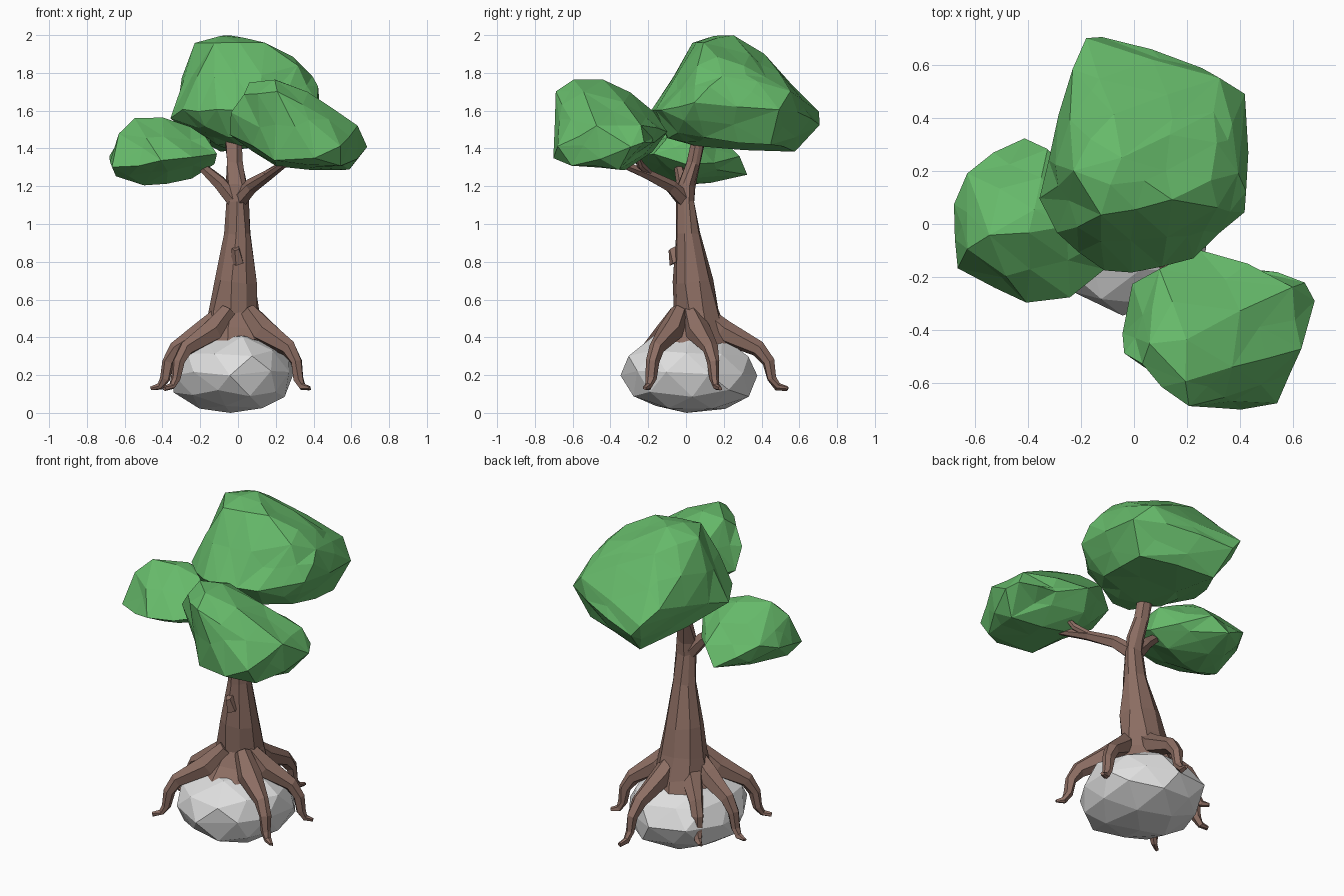
import bpy, bmesh, math, random
from mathutils import Vector

random.seed(4)

default = bpy.data.objects.get("Cube")
if default:
    bpy.data.objects.remove(default, do_unlink=True)


def make_material(name, colour):
    material = bpy.data.materials.new(name)
    material.use_nodes = True
    material.diffuse_color = (*colour, 1)
    shader = material.node_tree.nodes["Principled BSDF"]
    shader.inputs["Base Color"].default_value = (*colour, 1)
    shader.inputs["Roughness"].default_value = 0.9
    return material


leaf_green = make_material("leaf green", (0.133, 0.49, 0.144))
bark_brown = make_material("bark brown", (0.266, 0.156, 0.125))
stone_grey = make_material("stone grey", (0.74, 0.74, 0.74))


def finish(bm, name, material):
    """Turn a bmesh into a flat-shaded object with one colour."""
    bmesh.ops.recalc_face_normals(bm, faces=bm.faces)
    mesh = bpy.data.meshes.new(name)
    bm.to_mesh(mesh)
    bm.free()
    mesh.materials.append(material)
    obj = bpy.data.objects.new(name, mesh)
    bpy.context.collection.objects.link(obj)
    return obj


def jitter(bm, amount):
    for vert in bm.verts:
        vert.co += Vector([random.uniform(-amount, amount) for axis in range(3)])


def leaf_clump(name, points):
    """Faceted clump: a hull round the points, its long edges split and puffed out."""
    bm = bmesh.new()
    for point in points:
        bm.verts.new(point)
    hull = bmesh.ops.convex_hull(bm, input=bm.verts)
    loose = [item for item in hull["geom_interior"] if isinstance(item, bmesh.types.BMVert)]
    bmesh.ops.delete(bm, geom=loose, context="VERTS")
    bmesh.ops.recalc_face_normals(bm, faces=bm.faces)
    long_edges = [edge for edge in bm.edges if edge.calc_length() > 0.22]
    split = bmesh.ops.subdivide_edges(bm, edges=long_edges, cuts=1)
    bmesh.ops.triangulate(bm, faces=bm.faces)
    bm.normal_update()
    for item in split["geom_inner"]:
        if isinstance(item, bmesh.types.BMVert):
            item.co += item.normal * random.uniform(-0.012, 0.024)
    jitter(bm, 0.009)
    return finish(bm, name, leaf_green)


def limb(name, stations, sides=6, wobble=0.004):
    """Tapered faceted limb; each station is a centre and two radii."""
    bm = bmesh.new()
    centres = [Vector(station[0]) for station in stations]
    rings = []
    for i, (centre, wide, deep) in enumerate(stations):
        before = centres[max(i - 1, 0)]
        after = centres[min(i + 1, len(centres) - 1)]
        turn = Vector((0, 0, 1)).rotation_difference(after - before)
        ring = []
        for k in range(sides):
            angle = math.tau * (k + 0.5) / sides
            offset = Vector((wide * math.cos(angle), deep * math.sin(angle), 0))
            ring.append(bm.verts.new(centres[i] + turn @ offset))
        rings.append(ring)
    for lower, upper in zip(rings, rings[1:]):
        for k in range(sides):
            n = (k + 1) % sides
            bm.faces.new((lower[k], lower[n], upper[n], upper[k]))
    bm.faces.new(rings[0])
    bm.faces.new(rings[-1])
    jitter(bm, wobble)
    return finish(bm, name, bark_brown)


# Boulder under the tree
bm = bmesh.new()
bmesh.ops.create_icosphere(bm, subdivisions=2, radius=1)
jitter(bm, 0.06)
for vert in bm.verts:
    x, y, z = vert.co
    vert.co = (x * 0.335 - 0.03, y * 0.365 + 0.02, max(z * 0.215 + 0.21, 0))
finish(bm, "boulder", stone_grey)

# Trunk, leaning slightly and flaring over the boulder
limb("trunk", [
    ((-0.02, 0.04, 0.36), 0.2, 0.215),
    ((-0.02, 0.05, 0.44), 0.155, 0.165),
    ((-0.02, 0.055, 0.54), 0.135, 0.122),
    ((-0.01, 0.035, 0.7), 0.112, 0.105),
    ((0, 0.01, 0.95), 0.07, 0.065),
    ((0, 0, 1.12), 0.06, 0.05),
    ((-0.01, 0, 1.2), 0.058, 0.045),
    ((-0.02, 0.04, 1.32), 0.042, 0.04),
    ((-0.03, 0.08, 1.52), 0.042, 0.04),
], sides=9, wobble=0.007)

# Branches reaching into the side clumps
limb("right_branch", [
    ((0, 0, 1.1), 0.045, 0.045),
    ((-0.1, -0.02, 1.22), 0.036, 0.036),
    ((-0.19, -0.04, 1.3), 0.026, 0.026),
    ((-0.26, -0.05, 1.34), 0.02, 0.02),
])
limb("left_branch", [
    ((0, 0, 1.12), 0.045, 0.045),
    ((0.07, -0.08, 1.2), 0.036, 0.036),
    ((0.16, -0.2, 1.26), 0.028, 0.028),
    ((0.25, -0.35, 1.32), 0.018, 0.018),
])
limb("left_branch_twig", [
    ((0.15, -0.19, 1.26), 0.022, 0.022),
    ((0.23, -0.24, 1.31), 0.018, 0.018),
    ((0.27, -0.26, 1.36), 0.014, 0.014),
])

# Knot on the front of the trunk
limb("trunk_knot", [
    ((0, -0.04, 0.8), 0.035, 0.05),
    ((-0.01, -0.07, 0.87), 0.022, 0.03),
], sides=5)

# Roots gripping the boulder, named by where each one ends
root_ends = {
    "right_root": (-0.46, 0.09),
    "front_right_root": (-0.39, -0.27),
    "front_left_root": (0.38, -0.22),
    "left_root": (0.38, 0.18),
    "back_root": (0.07, 0.54),
    "back_right_root": (-0.3, 0.29),
}
root_steps = [  # reach, height, thickness
    (0.14, 0.54, 0.045),
    (0.36, 0.43, 0.068),
    (0.71, 0.34, 0.043),
    (0.81, 0.27, 0.034),
    (0.84, 0.18, 0.026),
    (0.9, 0.14, 0.02),
    (1, 0.13, 0.011),
]
for name, (end_x, end_y) in root_ends.items():
    limb(name, [((end_x * reach, end_y * reach, height), size, size)
                for reach, height, size in root_steps])

# Leaf clumps
leaf_clump("main_crown", [
    (-0.05, 0.25, 2), (-0.23, 0.2, 1.95), (-0.12, 0.04, 1.95),
    (0.14, 0.09, 1.96), (0.3, 0.17, 1.88), (0.32, 0.06, 1.84),
    (0.4, 0.2, 1.79), (-0.08, 0.42, 1.9), (0.3, 0.42, 1.78),
    (0.42, 0.04, 1.64), (0.42, 0.49, 1.6), (0.25, 0.59, 1.6),
    (0.33, 0.55, 1.7), (-0.18, 0.7, 1.6), (-0.12, 0.71, 1.52),
    (-0.1, 0.58, 1.39), (-0.23, 0.58, 1.66), (-0.35, 0.1, 1.56),
    (-0.33, 0.24, 1.6), (-0.12, -0.18, 1.6), (0.1, -0.17, 1.6),
    (0.22, -0.13, 1.6), (-0.3, -0.04, 1.6), (-0.05, -0.1, 1.46),
    (0.2, -0.05, 1.48), (0, 0.05, 1.42), (0.3, 0.1, 1.45),
    (0.33, 0.45, 1.42), (-0.2, 0.15, 1.47),
])
leaf_clump("left_clump", [
    (-0.05, -0.42, 1.48), (0, -0.23, 1.5), (0.1, -0.17, 1.6),
    (0.25, -0.1, 1.48), (0.42, -0.17, 1.44), (0.6, -0.24, 1.52),
    (0.65, -0.23, 1.43), (0.68, -0.3, 1.4), (0.64, -0.48, 1.52),
    (0.54, -0.67, 1.42), (0.4, -0.7, 1.34), (0.2, -0.69, 1.7),
    (0.03, -0.53, 1.68), (0.05, -0.45, 1.75), (0.2, -0.43, 1.77),
    (0.2, -0.6, 1.77), (0.37, -0.55, 1.7), (0.58, -0.35, 1.29),
    (0.55, -0.6, 1.31), (0.2, -0.3, 1.31), (0.2, -0.64, 1.34),
    (0.48, -0.6, 1.56),
])
leaf_clump("right_clump", [
    (-0.42, 0.33, 1.26), (-0.32, 0.28, 1.36), (-0.15, 0.05, 1.45),
    (-0.63, 0.2, 1.4), (-0.69, 0.07, 1.35), (-0.66, -0.17, 1.3),
    (-0.63, -0.1, 1.48), (-0.4, -0.3, 1.33), (-0.24, -0.28, 1.36),
    (-0.12, -0.18, 1.38), (-0.55, -0.05, 1.56), (-0.37, 0.05, 1.55),
    (-0.25, 0, 1.52), (-0.25, 0, 1.24), (-0.5, -0.05, 1.2),
    (-0.65, -0.05, 1.25), (-0.42, 0.13, 1.21), (-0.13, 0, 1.31),
])
